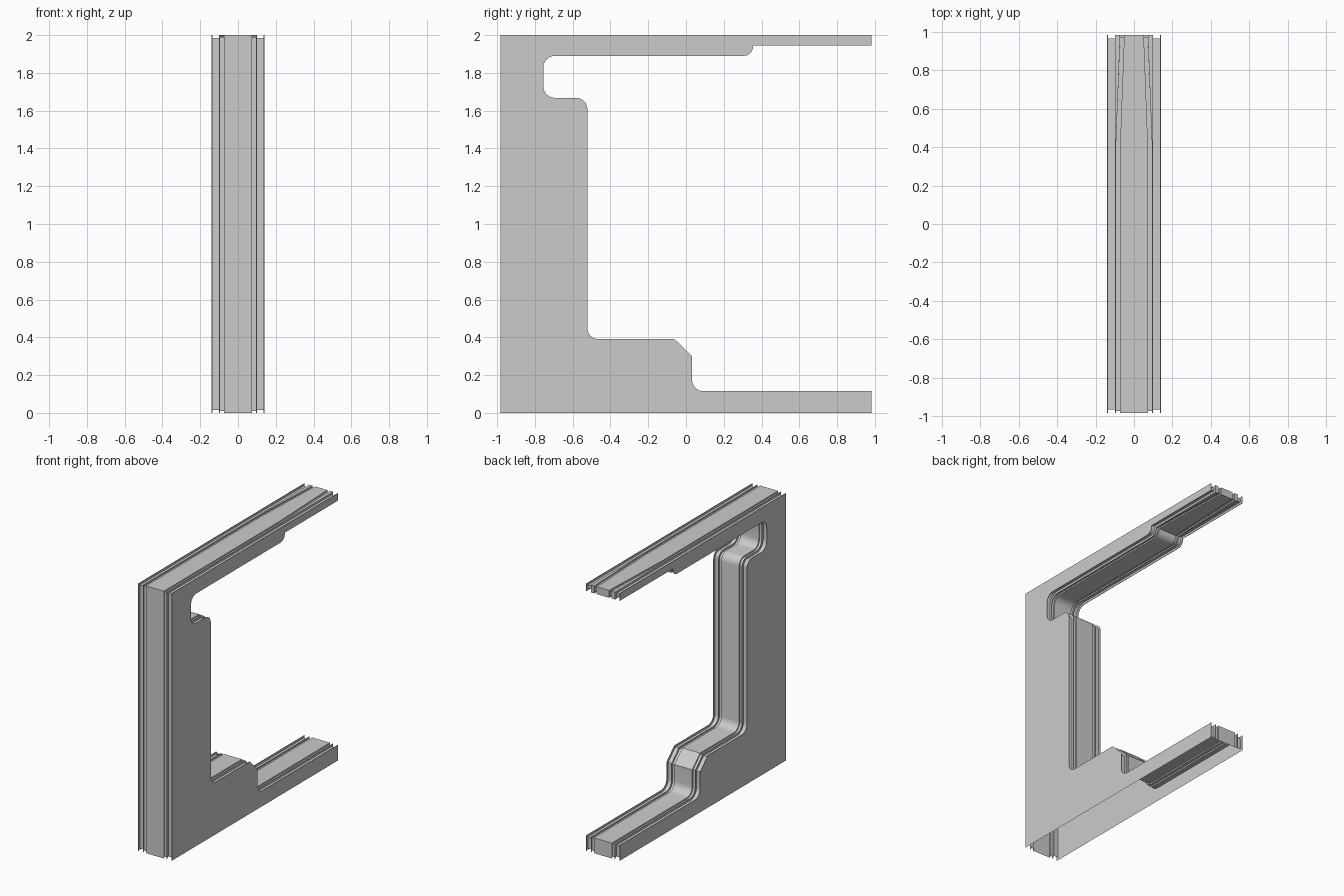
import bpy, bmesh
from math import sin, cos, pi
from mathutils import Vector

if "Cube" in bpy.data.objects:
    bpy.data.objects.remove(bpy.data.objects["Cube"])

# Side outline (y, z, corner radius), clockwise; the bottom edge stays open
OUTLINE = [(-.983, 0, 0), (-.983, 2, 0), (.37, 2, 0), (.983, 2, 0), (.983, 1.945, 0),
           (.355, 1.945, 0), (.355, 1.89, .05), (-.755, 1.89, .06), (-.755, 1.668, .06),
           (-.522, 1.668, .06), (-.522, .39, .06), (-.06, .39, 0), (.032, .30, 0),
           (.032, .115, .06), (.983, .115, 0), (.983, 0, 0)]

# Half cross-section of the rim: (x, depth below outline, taper weight)
HALF = [(.14, 0, 0), (.136, 0, 0), (.136, .016, 0), (.1, .016, 0), (.1, 0, 0),
        (.095, 0, 1), (.095, .01, 1), (.074, .01, 1), (.074, 0, 1)]
SECTION = HALF + [(-x, d, w) for x, d, w in reversed(HALF)]


def rounded(points, steps=6):
    out = []
    for i, (y, z, r) in enumerate(points):
        p = Vector((y, z))
        if not r:
            out.append(p)
            continue
        u = (Vector(points[i - 1][:2]) - p).normalized()
        v = (Vector(points[(i + 1) % len(points)][:2]) - p).normalized()
        for k in range(steps + 1):
            t = pi / 2 * k / steps
            out.append(p + u * r * (1 - sin(t)) + v * r * (1 - cos(t)))
    return out


def inset(path, depth):
    out = []
    n = len(path)
    for i, p in enumerate(path):
        d1 = (p - path[i - 1]).normalized()
        d2 = (path[(i + 1) % n] - p).normalized()
        n1, n2 = Vector((d1.y, -d1.x)), Vector((d2.y, -d2.x))
        out.append(p + (n1 + n2) * depth / (1 + n1.dot(n2)))
    return out


def finish(name, bm, smooth=False):
    mesh = bpy.data.meshes.new(name)
    bm.to_mesh(mesh)
    bm.free()
    ob = bpy.data.objects.new(name, mesh)
    bpy.context.collection.objects.link(ob)
    if smooth:
        bpy.ops.object.select_all(action='DESELECT')
        ob.select_set(True)
        bpy.context.view_layer.objects.active = ob
        bpy.ops.object.shade_smooth_by_angle(angle=.6)
    return ob


path = rounded(OUTLINE)

# Flat side panels
for name, x in (("left_side_panel", -.14), ("right_side_panel", .14)):
    bm = bmesh.new()
    ring = [bm.verts.new((x, p.x, p.y)) for p in path]
    face = bm.faces.new(ring)
    face.normal_update()
    if face.normal.x * x < 0:
        face.normal_flip()
    finish(name, bm)

# Grooved rim between the panels; its centre narrows along the upper arm
bm = bmesh.new()
rails = []
for x, depth, weight in SECTION:
    rail = []
    for p, q in zip(path, inset(path, depth)):
        taper = max(0, (p.x - .37) / .613) if p.y > 1.8 else 0
        shift = .023 * weight * taper * (1 if x > 0 else -1)
        rail.append(bm.verts.new((x - shift, q.x, q.y)))
    rails.append(rail)
for a, b in zip(rails, rails[1:]):
    for i in range(len(path) - 1):
        bm.faces.new((a[i], a[i + 1], b[i + 1], b[i]))
# Face outward: the first strip on the front edge must point to -y
bm.normal_update()
bm.faces.ensure_lookup_table()
if bm.faces[0].normal.y > 0:
    bmesh.ops.reverse_faces(bm, faces=bm.faces[:])
finish("grooved_rim", bm, smooth=True)
